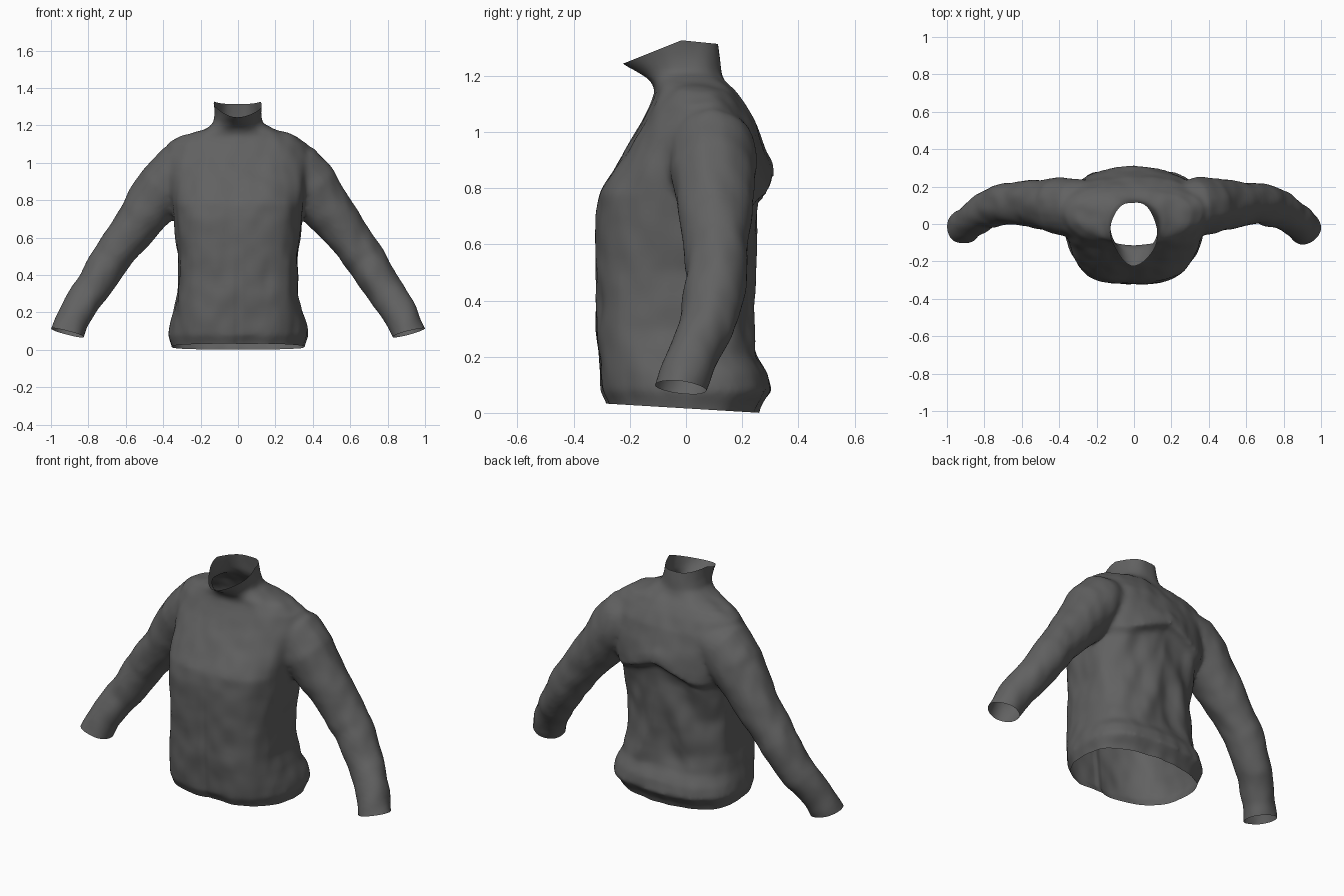
import bpy, bmesh, math
from mathutils import Vector, noise

if "Cube" in bpy.data.objects:
    bpy.data.objects.remove(bpy.data.objects["Cube"])

SEG = 56


def spow(v, e):
    return math.copysign(abs(v) ** e, v)


def loft(bm, rings):
    """Closed solid through a list of rings of points."""
    loops = [[bm.verts.new(p) for p in r] for r in rings]
    for a, b in zip(loops, loops[1:]):
        for i in range(len(a)):
            j = (i + 1) % len(a)
            bm.faces.new((a[i], a[j], b[j], b[i]))
    bm.faces.new(loops[0][::-1])
    bm.faces.new(loops[-1])


# Torso and collar sections: z, half width, front y, back y, front squareness
TORSO = [
    (-0.06, .335, -.26, .23, 2.7), (.03, .355, -.275, .262, 2.7),
    (.08, .372, -.302, .302, 2.7), (.14, .362, -.307, .288, 2.8),
    (.20, .343, -.312, .25, 2.9), (.30, .325, -.319, .24, 3.0),
    (.50, .32, -.32, .24, 3.0), (.70, .34, -.317, .25, 3.0),
    (.78, .352, -.306, .265, 2.9), (.81, .36, -.293, .312, 2.8),
    (.86, .37, -.263, .308, 2.7), (.93, .385, -.22, .285, 2.5),
    (1.03, .395, -.16, .25, 2.3), (1.10, .375, -.125, .207, 2.2),
    (1.145, .31, -.11, .175, 2.1), (1.18, .19, -.128, .142, 1.9),
    (1.21, .13, -.175, .13, 1.7), (1.26, .122, -.25, .125, 1.5),
    (1.32, .125, -.31, .115, 1.5), (1.38, .13, -.34, .105, 1.5)]

# Sleeve sections: x, y, z, radius across, radius in depth
SLEEVE = [
    (.20, .09, .98, .14, .13), (.32, .09, .94, .162, .155),
    (.40, .095, .86, .152, .155), (.53, .108, .69, .122, .127),
    (.68, .11, .48, .105, .11), (.80, .07, .30, .097, .10),
    (.88, .01, .17, .09, .088), (.93, -.035, .05, .094, .087),
    (.95, -.055, .0, .094, .087)]


def torso_ring(z, hx, yf, yb, n):
    cy = (yf + yb) / 2 + .03
    back_n = 2.7 if z < .75 else 2.3
    pts = []
    for i in range(SEG):
        a = 2 * math.pi * i / SEG
        c, s = math.cos(a), math.sin(a)
        e = 2 / n if s < 0 else 2 / back_n
        ry = cy - yf if s < 0 else yb - cy
        # the back yoke edge is high in the middle and drops at the sides
        dz = .035 * s - .08 * abs(2 * s * c) if s > 0 and .75 < z < .9 else 0
        pts.append((hx * spow(c, e), cy + ry * spow(s, e), z + dz))
    return pts


def sleeve_rings(side):
    rings = []
    for k, (x, y, z, r, ry) in enumerate(SLEEVE):
        p = Vector(SLEEVE[max(k - 1, 0)][:3])
        q = Vector(SLEEVE[min(k + 1, len(SLEEVE) - 1)][:3])
        t = (q - p).normalized()
        u = Vector((-t.z, 0, t.x)).normalized()
        v = t.cross(u)
        ring = []
        for i in range(24):
            a = 2 * math.pi * i / 24
            w = Vector((x, y, z)) + u * r * math.cos(a) + v * ry * math.sin(a)
            ring.append((w.x * side, w.y, w.z))
        rings.append(ring)
    return rings


# Closed torso and sleeves
bm = bmesh.new()
loft(bm, [torso_ring(*r) for r in TORSO])
for side in (-1, 1):
    loft(bm, sleeve_rings(side))
bmesh.ops.recalc_face_normals(bm, faces=bm.faces)
me = bpy.data.meshes.new("jacket")
bm.to_mesh(me)
bm.free()
jacket = bpy.data.objects.new("jacket", me)
bpy.context.collection.objects.link(jacket)

# Fuse them into one cloth surface
bpy.context.view_layer.objects.active = jacket
jacket.select_set(True)
m = jacket.modifiers.new("fuse", 'REMESH')
m.mode = 'VOXEL'
m.voxel_size = .013
s = jacket.modifiers.new("soften", 'SMOOTH')
s.factor = .5
s.iterations = 7
for name in ("fuse", "soften"):
    bpy.ops.object.modifier_apply(modifier=name)

bm = bmesh.new()
bm.from_mesh(jacket.data)
bm.normal_update()


def fade(v, lo, hi):
    """Smooth ramp from 0 at lo to 1 at hi."""
    t = min(max((v - lo) / (hi - lo), 0), 1)
    return t * t * (3 - 2 * t)


# Cloth folds and the front closure seam
moves = []
for v in bm.verts:
    p = v.co
    d = .009 * noise.noise(Vector((p.x * 6, p.y * 6, p.z * 4)))
    d += .006 * noise.noise(Vector((p.x * 13, p.y * 13, p.z * 9 + 5)))
    # draped folds below the yoke
    w = fade(p.y, .08, .18) * fade(-abs(p.x), -.36, -.25)
    w *= fade(p.z, .16, .28) * fade(-p.z, -.8, -.7)
    d += w * (.022 * noise.noise(Vector((p.x * 7 + 3, 0, p.z * 4 + abs(p.x) * 5))) - .004)
    if p.y < -.1:
        d -= .006 * math.exp(-(p.x / .012) ** 2) * fade(-p.z, -.75, -.4)
    moves.append((v, v.normal * d))
for v, d in moves:
    v.co += d


def cut(point, normal, keep):
    """Open the surface: remove what lies beyond a plane in one region."""
    faces = [f for f in bm.faces if keep(f.calc_center_median())]
    geom = set(faces)
    for f in faces:
        geom.update(f.verts)
        geom.update(f.edges)
    bmesh.ops.bisect_plane(bm, geom=list(geom), plane_co=point,
                           plane_no=normal, clear_outer=True)


# Hem, collar and cuff openings
cut((0, 0, .016), (0, -.06, -1), lambda c: abs(c.x) < .5 and c.z < .3)
cut((0, 0, 1.333), (0, -.4, 1), lambda c: c.z > 1.1)
cut((0, 0, 1.325), (0, .1, 1), lambda c: c.z > 1.1)
for side in (-1, 1):
    cut((.915 * side, -.03, .093), (.26 * side, -.12, -1),
        lambda c: c.x * side > .7 and c.z < .4)

bm.to_mesh(jacket.data)
bm.free()

mat = bpy.data.materials.new("dark_cloth")
mat.diffuse_color = (.12, .12, .12, 1)
mat.use_nodes = True
mat.node_tree.nodes["Principled BSDF"].inputs["Base Color"].default_value = mat.diffuse_color
jacket.data.materials.clear()
jacket.data.materials.append(mat)
bpy.ops.object.shade_smooth_by_angle(angle=math.radians(60))
